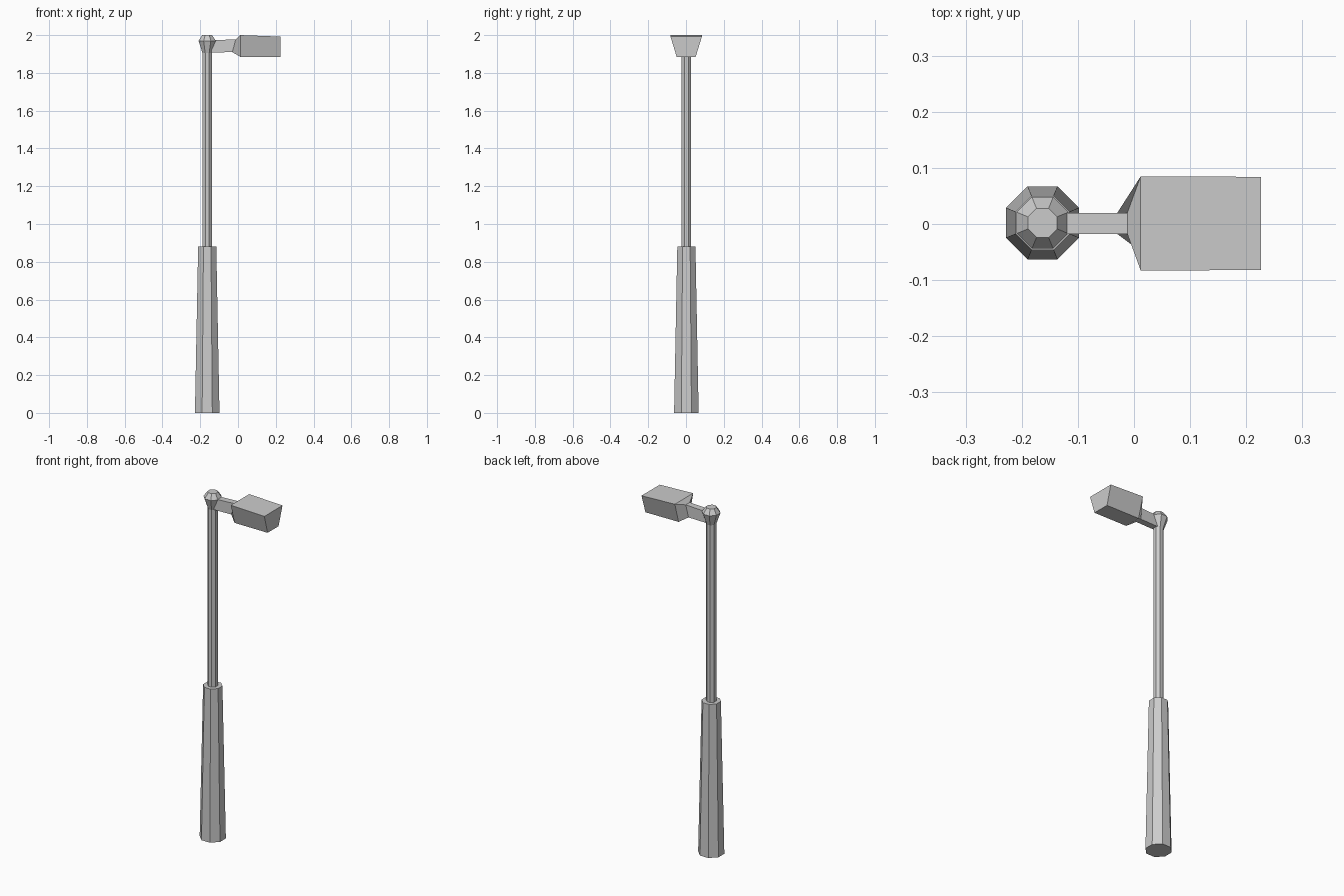
import bpy
import math

if "Cube" in bpy.data.objects:
    bpy.data.objects.remove(bpy.data.objects["Cube"])

POLE_X, POLE_Y = -0.163, 0.002


def make_mesh(name, rings):
    """Skin a stack of equal-sized point rings and cap both ends."""
    n = len(rings[0])
    verts = [p for ring in rings for p in ring]
    faces = [list(range(n))[::-1], [len(verts) - n + i for i in range(n)]]
    for r in range(len(rings) - 1):
        for i in range(n):
            j = (i + 1) % n
            faces.append([r * n + i, r * n + j, (r + 1) * n + j, (r + 1) * n + i])
    mesh = bpy.data.meshes.new(name)
    mesh.from_pydata(verts, [], faces)
    mesh.update()
    obj = bpy.data.objects.new(name, mesh)
    bpy.context.collection.objects.link(obj)
    return obj


def octagon(apothem, z):
    r = apothem / math.cos(math.pi / 8)
    angles = [math.pi / 8 + k * math.pi / 4 for k in range(8)]
    return [(POLE_X + r * math.cos(a), POLE_Y + r * math.sin(a), z) for a in angles]


def section(x_top, x_bottom, z_top, z_bottom, w_top, w_bottom, y=0.001):
    """Four-sided cross-section of the arm and lamp head."""
    return [(x_bottom, y - w_bottom, z_bottom), (x_bottom, y + w_bottom, z_bottom),
            (x_top, y + w_top, z_top), (x_top, y - w_top, z_top)]


# Tapered base, thin pole and end knob
make_mesh("base_sleeve", [octagon(0.065, 0), octagon(0.048, 0.88)])
make_mesh("pole", [octagon(0.025, 0.87), octagon(0.025, 1.908)])
make_mesh("pole_cap", [octagon(0.025, 1.905), octagon(0.046, 1.97), octagon(0.026, 2.0)])

# Arm flaring into the trapezoidal lamp head
make_mesh("arm_and_lamp_head", [
    section(-0.14, -0.14, 1.972, 1.908, 0.0185, 0.0185),
    section(-0.012, -0.03, 1.978, 1.91, 0.0185, 0.0185),
    section(0.012, 0.012, 2.0, 1.885, 0.084, 0.05),
    section(0.226, 0.224, 1.992, 1.884, 0.083, 0.05),
])
